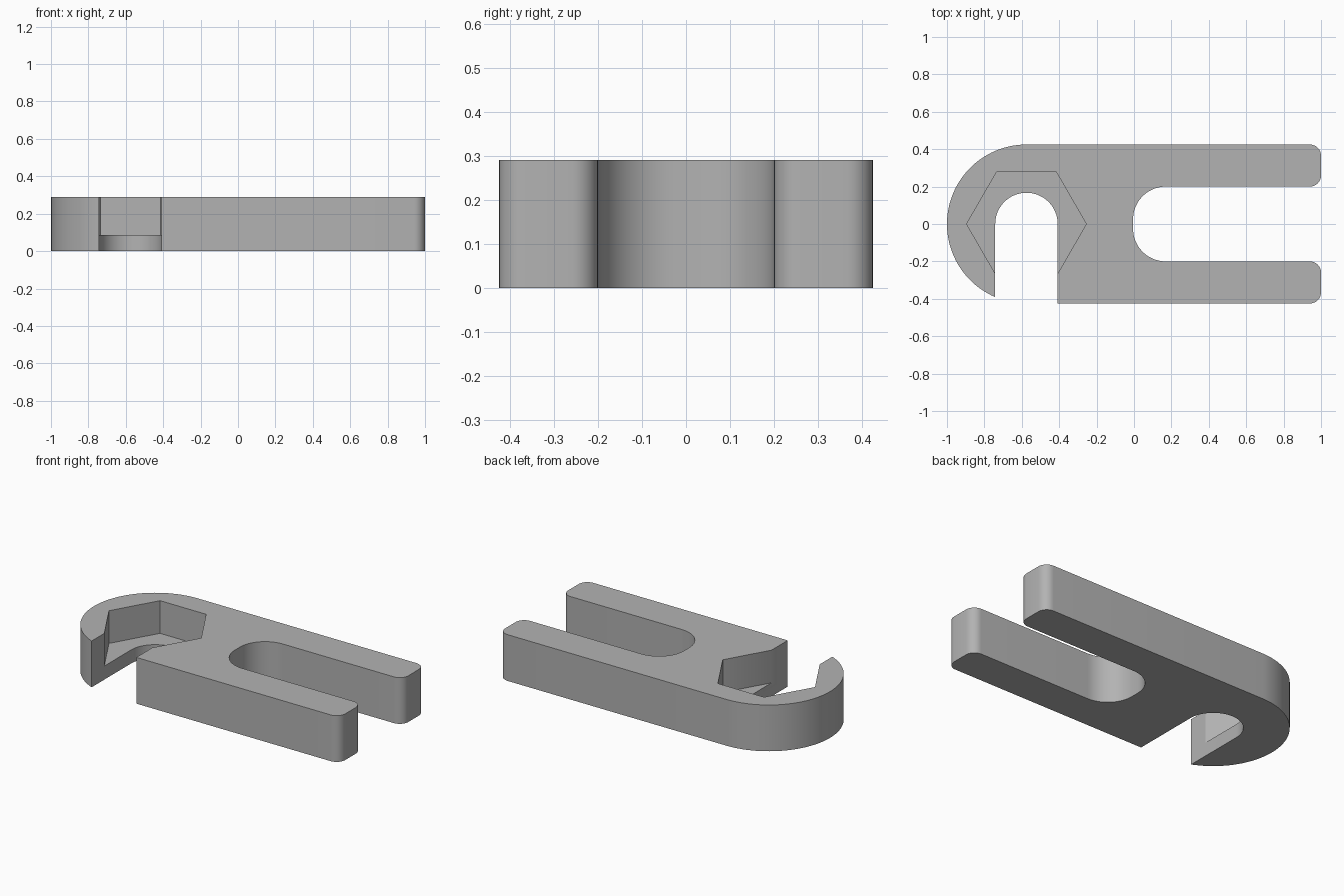
import bpy, bmesh, math
from mathutils import Vector

cube = bpy.data.objects.get("Cube")
if cube:
    bpy.data.objects.remove(cube, do_unlink=True)

HEIGHT = 0.29       # plate thickness
HALF = 0.425        # half width, also the round end radius
NUT_X = HALF - 1    # centre of the round end
BOLT_R = 0.167      # half width of the side slot
SLOT_Y = 0.2        # half width of the fork slot
SLOT_X = -0.005     # closed end of the fork slot
SLOT_R = 0.175      # corner radius of the fork slot
TIP_R = 0.06        # corner radius of the prong tips
FLOOR = 0.085       # floor of the nut pocket


def arc(cx, cy, r, start, end, steps):
    """Points along an arc, angles in degrees."""
    angles = [math.radians(start + (end - start) * i / steps) for i in range(steps + 1)]
    return [(cx + r * math.cos(a), cy + r * math.sin(a)) for a in angles]


def prism(name, outline, bottom, top):
    """Extrude a closed outline straight up."""
    bm = bmesh.new()
    face = bm.faces.new([bm.verts.new((x, y, bottom)) for x, y in outline])
    grown = bmesh.ops.extrude_face_region(bm, geom=[face])
    verts = [v for v in grown["geom"] if isinstance(v, bmesh.types.BMVert)]
    bmesh.ops.translate(bm, verts=verts, vec=Vector((0, 0, top - bottom)))
    bmesh.ops.recalc_face_normals(bm, faces=bm.faces)
    mesh = bpy.data.meshes.new(name)
    bm.to_mesh(mesh)
    bm.free()
    obj = bpy.data.objects.new(name, mesh)
    bpy.context.collection.objects.link(obj)
    return obj


# Upper prong: fork corner, then tip corners, ending on the outer edge
prong = arc(SLOT_X + SLOT_R, SLOT_Y - SLOT_R, SLOT_R, 180, 90, 16)
prong += arc(1 - TIP_R, SLOT_Y + TIP_R, TIP_R, -90, 0, 8)
prong += arc(1 - TIP_R, HALF - TIP_R, TIP_R, 0, 90, 8)

# Round end, stopping where the side slot cuts through it
stop = 180 + math.degrees(math.acos(BOLT_R / HALF))
outline = prong + arc(NUT_X, 0, HALF, 90, stop, 48)

# Side slot for the bolt, open to the front
outline += arc(NUT_X, 0, BOLT_R, 180, 0, 32)
outline.append((NUT_X + BOLT_R, -HALF))

# Lower prong mirrors the upper one
outline += [(x, -y) for x, y in reversed(prong)]
plate = prism("slotted_plate", outline, 0, HEIGHT)

# Hexagonal nut pocket sunk from the top
hexagon = arc(NUT_X, 0, 0.32, 0, 300, 5)
cutter = prism("nut_pocket_cutter", hexagon, FLOOR, HEIGHT + 0.1)
cutter.hide_render = True

cut = plate.modifiers.new("nut_pocket", "BOOLEAN")
cut.operation = "DIFFERENCE"
cut.solver = "EXACT"
cut.object = cutter

bpy.ops.object.select_all(action="DESELECT")
plate.select_set(True)
bpy.context.view_layer.objects.active = plate
bpy.ops.object.modifier_apply(modifier=cut.name)
bpy.data.objects.remove(cutter, do_unlink=True)

# One plain grey
grey = bpy.data.materials.new("plain_grey")
grey.use_nodes = True
colour = (0.45, 0.45, 0.45, 1)
grey.diffuse_color = colour
grey.node_tree.nodes["Principled BSDF"].inputs["Base Color"].default_value = colour
plate.data.materials.clear()
plate.data.materials.append(grey)

bpy.ops.object.shade_smooth_by_angle(angle=math.radians(30))
